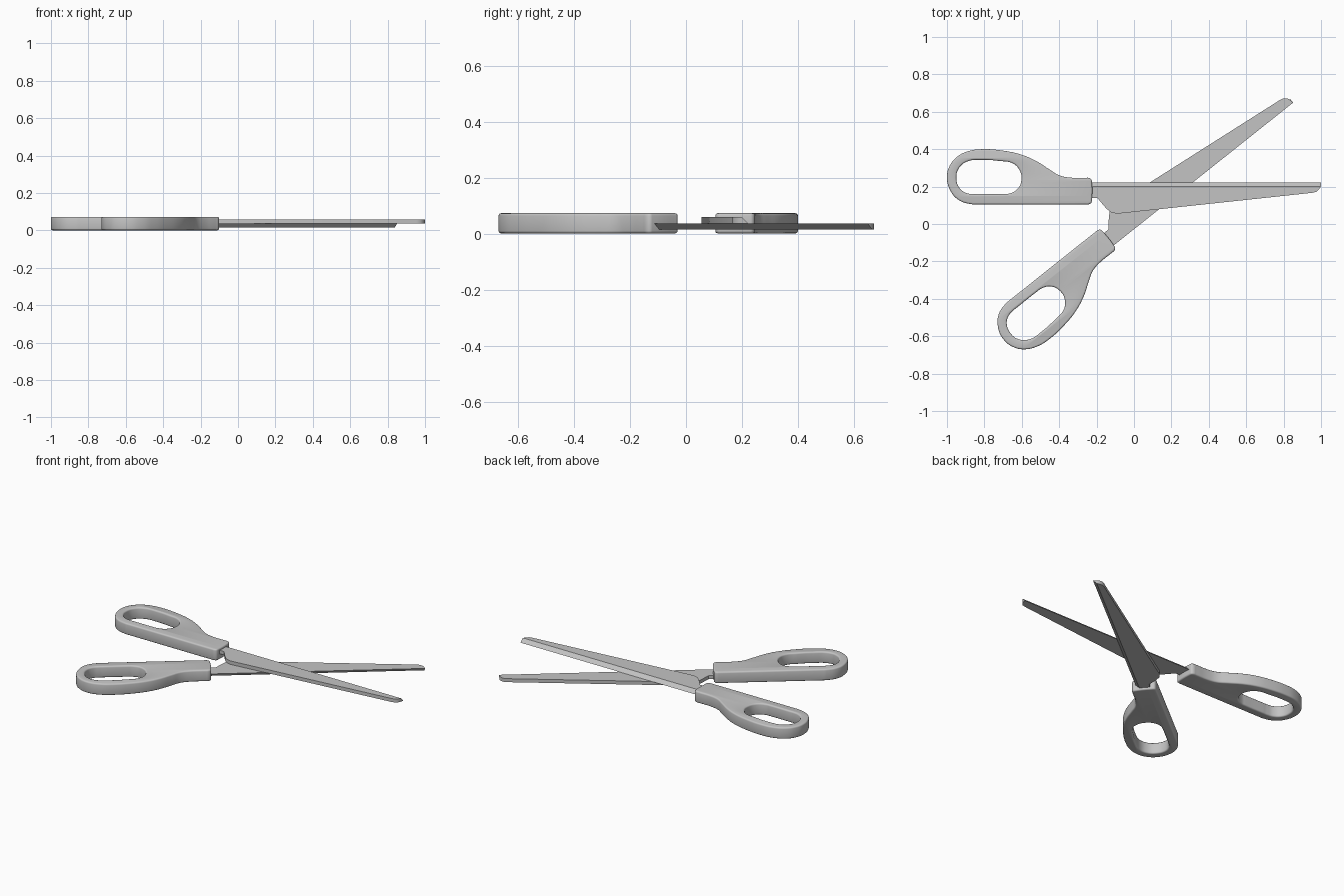
import bpy
import bmesh
from math import radians
from mathutils import Matrix

cube = bpy.data.objects.get("Cube")
if cube:
    bpy.data.objects.remove(cube, do_unlink=True)

MID_Z = 0.037       # plane where the two blades meet
HALF_GRIP = 0.036
BLADE_THICK = 0.022
BEVEL_Y = 0.2       # inner line of the ground cutting edge

grey = bpy.data.materials.new("plain grey")
grey.use_nodes = True
grey.diffuse_color = (0.55, 0.55, 0.55, 1)
grey.node_tree.nodes["Principled BSDF"].inputs["Base Color"].default_value = grey.diffuse_color

# Grip outline and finger hole, both as smooth closed paths
GRIP = [(-1, .25), (-.985, .185), (-.94, .13), (-.87, .106), (-.84, .105), (-.8, .105),
        (-.26, .105), (-.24, .106), (-.228, .114), (-.225, .13), (-.225, .225),
        (-.228, .238), (-.24, .246), (-.26, .247), (-.34, .248), (-.4, .26), (-.45, .29),
        (-.52, .335), (-.6, .37), (-.7, .392), (-.8, .4), (-.88, .391), (-.945, .36),
        (-.985, .312)]
HOLE = [(-.95, .25), (-.935, .195), (-.9, .167), (-.86, .16), (-.83, .16), (-.7, .16),
        (-.67, .162), (-.625, .185), (-.602, .235), (-.613, .29), (-.65, .325),
        (-.72, .337), (-.81, .343), (-.89, .335), (-.935, .3)]
# Flat blade outline, from the tang round the back to the tip
BLADE = [(-.25, .138), (-.195, .138), (-.15, .085), (-.125, .063), (-.09, .055),
         (.955, .167), (.975, .172), (.99, .186), (.998, .205), (1, .222), (-.25, .222)]


def finish(obj, name):
    obj.name = name
    obj.data.name = name
    obj.data.materials.clear()
    obj.data.materials.append(grey)
    bpy.ops.object.select_all(action='DESELECT')
    obj.select_set(True)
    bpy.context.view_layer.objects.active = obj
    bpy.ops.object.shade_smooth_by_angle(angle=radians(35))
    return obj


def make_grip(name):
    curve = bpy.data.curves.new(name, 'CURVE')
    curve.dimensions = '2D'
    curve.fill_mode = 'BOTH'
    curve.resolution_u = 5
    rim = 0.009
    curve.extrude = HALF_GRIP - rim
    curve.bevel_depth = rim
    curve.bevel_resolution = 2
    curve.offset = -rim
    for path in (GRIP, HOLE):
        spline = curve.splines.new('BEZIER')
        spline.bezier_points.add(len(path) - 1)
        spline.use_cyclic_u = True
        for point, (x, y) in zip(spline.bezier_points, path):
            point.co = (x, y, 0)
            point.handle_left_type = point.handle_right_type = 'AUTO'
    obj = bpy.data.objects.new(name, curve)
    bpy.context.collection.objects.link(obj)
    bpy.ops.object.select_all(action='DESELECT')
    obj.select_set(True)
    bpy.context.view_layer.objects.active = obj
    bpy.ops.object.convert(target='MESH')
    obj = bpy.context.view_layer.objects.active
    bm = bmesh.new()
    bm.from_mesh(obj.data)
    bmesh.ops.remove_doubles(bm, verts=bm.verts, dist=0.0001)
    bmesh.ops.recalc_face_normals(bm, faces=bm.faces)
    bm.to_mesh(obj.data)
    bm.free()
    return finish(obj, name)


def make_blade(name):
    bm = bmesh.new()
    low = [bm.verts.new((x, y, 0)) for x, y in BLADE]
    high = [bm.verts.new((x, min(y, BEVEL_Y), BLADE_THICK)) for x, y in BLADE]
    bm.faces.new(low)
    bm.faces.new(high)
    for i in range(len(BLADE)):
        j = (i + 1) % len(BLADE)
        bm.faces.new((low[i], low[j], high[j], high[i]))
    bmesh.ops.remove_doubles(bm, verts=bm.verts, dist=0.0001)
    bmesh.ops.recalc_face_normals(bm, faces=bm.faces)
    mesh = bpy.data.meshes.new(name)
    bm.to_mesh(mesh)
    bm.free()
    obj = bpy.data.objects.new(name, mesh)
    bpy.context.collection.objects.link(obj)
    return finish(obj, name)


# The lower half is the upper half turned over and swung open
upper = Matrix.Translation((0, 0, MID_Z))
lower = (Matrix.Translation((-.07, .2, MID_Z)) @ Matrix.Rotation(radians(38.5), 4, 'Z')
         @ Matrix.Rotation(radians(180), 4, 'X'))
for side, place in (("upper", upper), ("lower", lower)):
    for part in (make_grip(side + "_handle"), make_blade(side + "_blade")):
        part.data.transform(place)
